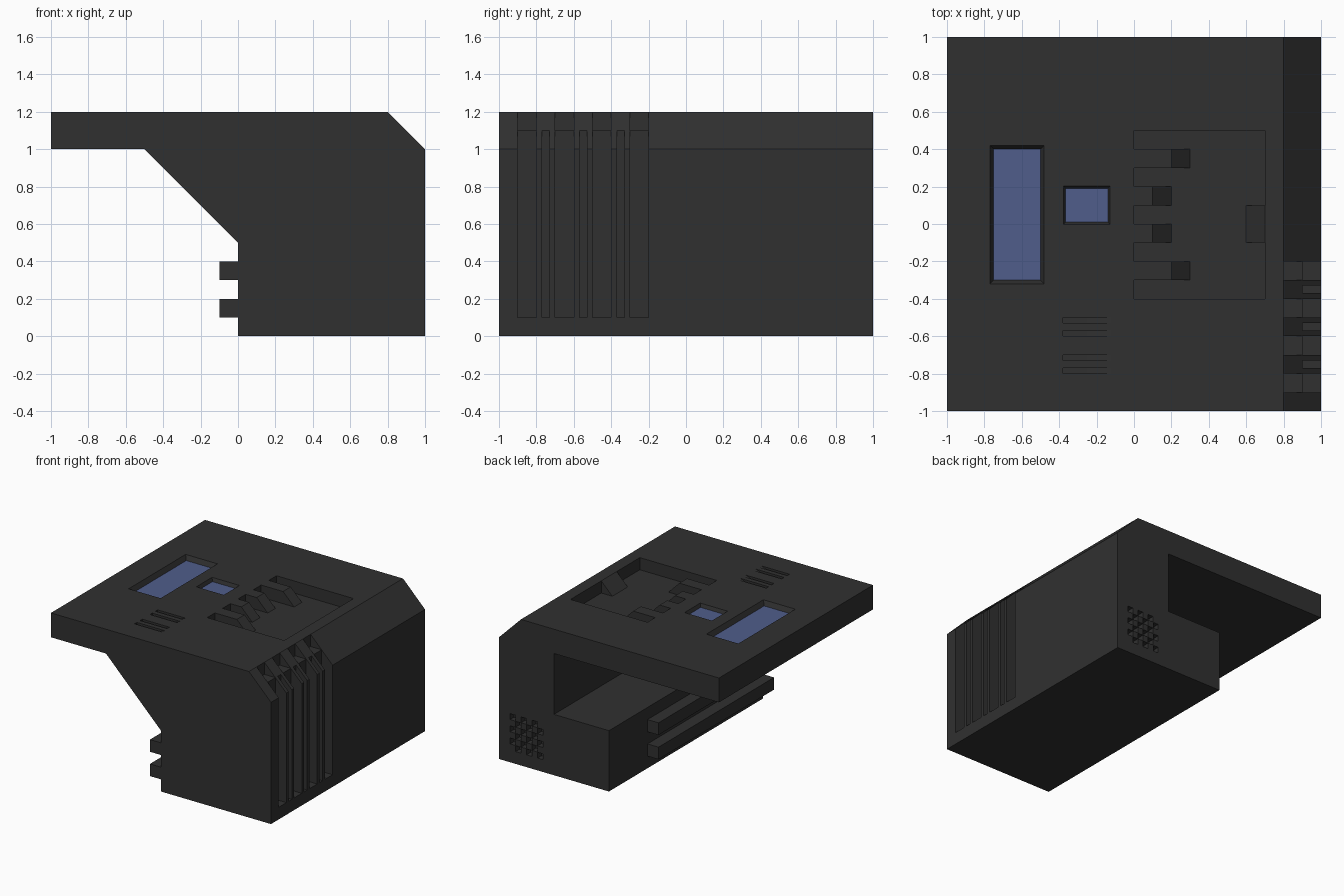
import bpy, bmesh

if "Cube" in bpy.data.objects:
    bpy.data.objects.remove(bpy.data.objects["Cube"])


def material(name, rgb):
    m = bpy.data.materials.new(name)
    m.diffuse_color = (*rgb, 1)
    m.use_nodes = True
    m.node_tree.nodes["Principled BSDF"].inputs["Base Color"].default_value = m.diffuse_color
    return m


DARK = material("dark_casing", (0.03, 0.03, 0.03))
BLUE = material("blue_glass", (0.08, 0.11, 0.26))


def prism(bm, axis, pts, a, b, pts_b=None):
    """Extrude a profile along an axis: 'y' takes (x, z), 'z' takes (x, y)."""
    def place(p, t):
        return (p[0], t, p[1]) if axis == 'y' else (p[0], p[1], t)
    lo = [bm.verts.new(place(p, a)) for p in pts]
    hi = [bm.verts.new(place(p, b)) for p in (pts_b or pts)]
    n = len(pts)
    faces = [bm.faces.new(lo), bm.faces.new(hi[::-1])]
    for i in range(n):
        j = (i + 1) % n
        faces.append(bm.faces.new((lo[i], hi[i], hi[j], lo[j])))
    bmesh.ops.recalc_face_normals(bm, faces=faces)


def rect(x0, x1, y0, y1, grow=0):
    return [(x0 - grow, y0 - grow), (x1 + grow, y0 - grow),
            (x1 + grow, y1 + grow), (x0 - grow, y1 + grow)]


def finish(name, bm, mat=None):
    me = bpy.data.meshes.new(name)
    bm.to_mesh(me)
    bm.free()
    ob = bpy.data.objects.new(name, me)
    bpy.context.collection.objects.link(ob)
    if mat:
        me.materials.append(mat)
    return ob


def solid(name, mat, *args):
    bm = bmesh.new()
    prism(bm, *args)
    return finish(name, bm, mat)


# Console casing: one side profile run front to back
casing = solid("console_casing", DARK, 'y',
               [(-1, 1.2), (.8, 1.2), (1, 1), (1, 0), (0, 0), (0, .5), (-.5, 1), (-1, 1)], -1, 1)

cut = bmesh.new()

# Open bay under the desk at the rear
prism(cut, 'y', rect(-.7, .5, .5, 1), 0, 1.1)

# Wide stepped slots and narrow slots down the right side
for i in range(4):
    y = -.9 + .2 * i
    prism(cut, 'y', [(.9, .1), (1.1, .1), (1.1, 1.3), (.8, 1.3), (.8, 1.1), (.9, 1.1)], y, y + .1)
    if i < 3:
        prism(cut, 'y', rect(.9, 1.1, .1, 1.15), y + .13, y + .17)

# Checkered vent on the back
for i in range(6):
    for j in range(6):
        if (i + j) % 2 == 0:
            x, z = .6 + .05 * i, .1 + .05 * j
            prism(cut, 'y', rect(x, x + .05, z, z + .05, -.001), .95, 1.1)

# Control tray in the top
prism(cut, 'z', rect(0, .7, -.4, .5), 1.1, 1.3)

# Tapered screen recesses
SCREENS = [("large_screen", (-.75, -.5, -.3, .4), .02, .04),
           ("small_screen", (-.365, -.14, .01, .19), .012, .03)]
for name, r, g, d in SCREENS:
    prism(cut, 'z', rect(*r), 1.2 - d, 1.2 + d, rect(*r, 2 * g))

# Switch slots with a ramped end
for y in (-.8, -.6):
    for y0, y1 in ((y, y + .03), (y + .07, y + .1)):
        prism(cut, 'y', [(-.38, 1.15), (-.25, 1.15), (-.125, 1.2), (-.125, 1.3), (-.38, 1.3)], y0, y1)

cutter = finish("casing_cutter", cut)
mod = casing.modifiers.new("cut", 'BOOLEAN')
mod.operation = 'DIFFERENCE'
mod.solver = 'EXACT'
mod.object = cutter
bpy.context.view_layer.objects.active = casing
bpy.ops.object.modifier_apply(modifier=mod.name)
bpy.data.objects.remove(cutter)

# Glass of the screens
for name, r, g, d in SCREENS:
    solid(name, BLUE, 'z', rect(*r), 1.19 - d, 1.202 - d)

# Sloped levers and the ramp inside the tray
for i, (y, length) in enumerate([(-.3, .3), (-.1, .2), (.1, .2), (.3, .3)]):
    solid(f"lever_{i + 1}", DARK, 'y',
          [(0, 1.1), (length, 1.1), (length - .1, 1.2), (0, 1.2)], y, y + .1)
solid("tray_ramp", DARK, 'y', [(.6, 1.1), (.7, 1.1), (.7, 1.2)], -.1, .1)

# Rails along the lower left side
for i, z in enumerate((.1, .3)):
    solid(f"side_rail_{i + 1}", DARK, 'y', rect(-.1, 0, z, z + .1), -1, .5)
